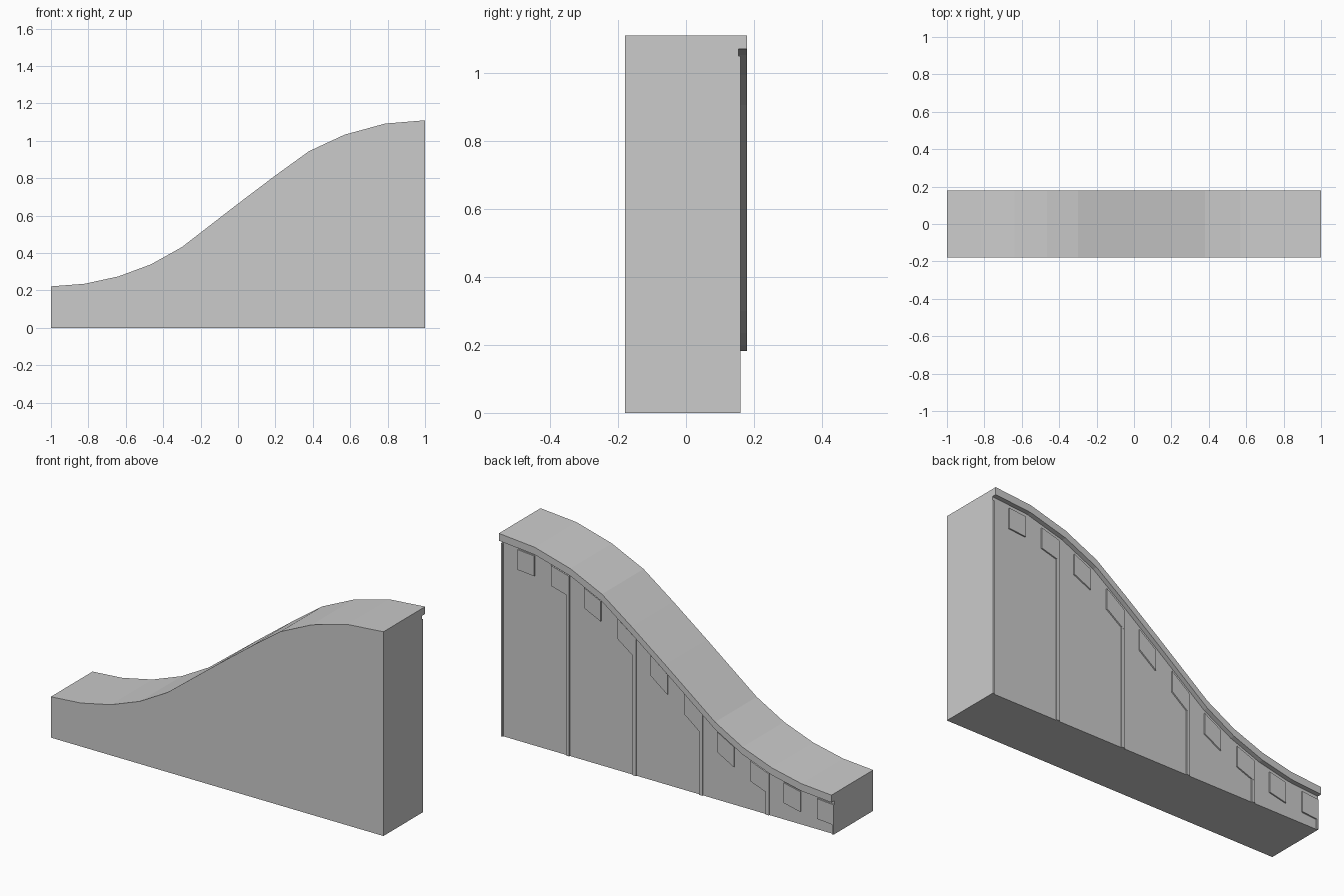
import bpy, bmesh

if "Cube" in bpy.data.objects:
    bpy.data.objects.remove(bpy.data.objects["Cube"])

# Top edge of the sweeping wall, as (x, z)
CURVE = [(-1, .222), (-.82, .236), (-.64, .275), (-.465, .34), (-.3, .432), (0, .664),
         (.2, .815), (.38, .945), (.57, 1.033), (.785, 1.092), (1, 1.11)]
WALL_Y, PILASTER_Y, BLOCK_Y, RAIL_Y = .154, .16, .161, .179

stone = bpy.data.materials.new("grey_stone")
stone.diffuse_color = (.6, .6, .6, 1)
stone.use_nodes = True
stone.node_tree.nodes["Principled BSDF"].inputs["Base Color"].default_value = stone.diffuse_color


def height(x):
    """Height of the wall top at x."""
    for (xa, za), (xb, zb) in zip(CURVE, CURVE[1:]):
        if x <= xb:
            return za + (zb - za) * (x - xa) / (xb - xa)
    return CURVE[-1][1]


def slab(name, spans, y0, y1, top, bottom=None):
    """Plates whose top (and bottom, unless on the ground) follow the curve."""
    bm = bmesh.new()
    for x0, x1 in spans:
        xs = [x0] + [x for x, _ in CURVE if x0 + .001 < x < x1 - .001] + [x1]
        upper = [(x, height(x) - top) for x in xs]
        if bottom is None:
            lower = [(x0, 0), (x1, 0)]
        else:
            lower = [(x, height(x) - bottom) for x in xs]
        outline = lower + upper[::-1]
        face = bm.faces.new([bm.verts.new((x, y0, z)) for x, z in outline])
        moved = bmesh.ops.extrude_face_region(bm, geom=[face])["geom"]
        bmesh.ops.translate(bm, vec=(0, y1 - y0, 0),
                            verts=[v for v in moved if isinstance(v, bmesh.types.BMVert)])
    bmesh.ops.recalc_face_normals(bm, faces=bm.faces)
    mesh = bpy.data.meshes.new(name)
    bm.to_mesh(mesh)
    bm.free()
    mesh.materials.append(stone)
    obj = bpy.data.objects.new(name, mesh)
    bpy.context.collection.objects.link(obj)


# Main wall and the projecting rail along its back top edge
slab("wall_body", [(-1, 1)], -.179, WALL_Y, 0)
slab("top_rail", [(-1, 1)], WALL_Y, RAIL_Y, 0, .04)

# Thin upright pilasters on the back
slab("pilasters", [(max(-1, x - .01), min(1, x + .01)) for x in (-1, -.6, -.2, .2, .6, 1)],
     WALL_Y, PILASTER_Y, .06)

# Row of slanted blocks under the rail
slab("rail_blocks", [(-1 + .2 * i, -.9 + .2 * i) for i in range(10)],
     WALL_Y, BLOCK_Y, .06, .17)
